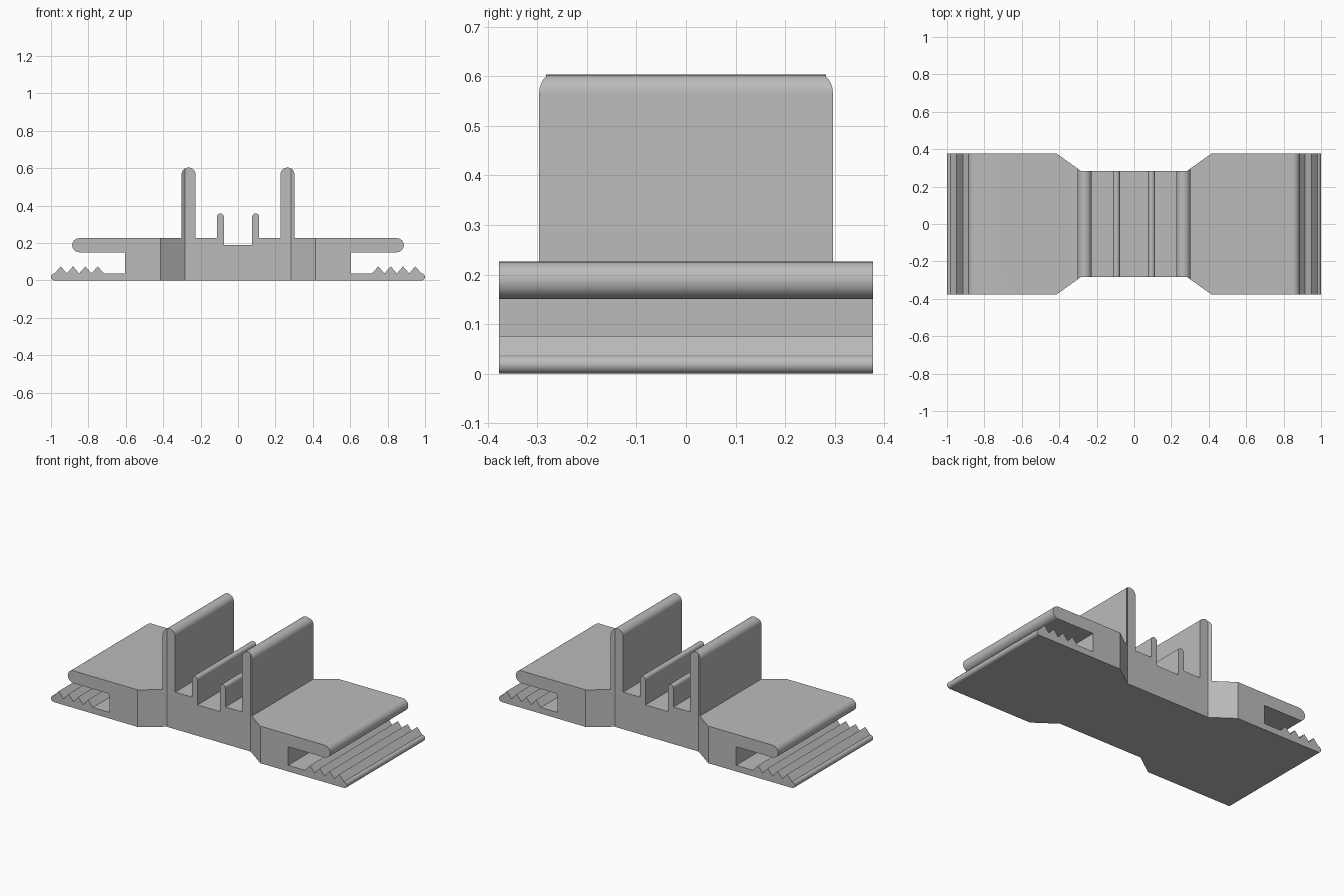
import bpy, bmesh
from math import sin, cos, radians

U = 2 / 53                      # one profile step in scene units
WAIST_X, FLARE_X = 7.5, 11      # where the plan outline bends
WAIST_Y, FLARE_Y = 7.5, 10      # half depth at those bends

cube = bpy.data.objects.get("Cube")
if cube:
    bpy.data.objects.remove(cube, do_unlink=True)


def arc(cx, cz, r, start, end, steps=12):
    """Points along a circular arc, angles in degrees."""
    angles = [radians(start + (end - start) * i / steps) for i in range(steps + 1)]
    return [(cx + r * cos(a), cz + r * sin(a)) for a in angles]


def half_depth(x):
    """Half depth of the waisted plan outline at x."""
    t = (abs(x) - WAIST_X) / (FLARE_X - WAIST_X)
    return WAIST_Y + min(max(t, 0), 1) * (FLARE_Y - WAIST_Y)


# Right half of the cross-section, from the underside round to the channel
half = arc(26, 0.5, 0.5, -90, 90)                  # rounded lip
for i in range(4):                                 # gripping teeth
    x = 26 - 1.75 * i
    half += [(x - 0.875, 2), (x - 1.75, 1)]
half += [(16, 1), (16, 4)]                         # slot
half += arc(22.5, 5, 1, -90, 90)                   # upper arm
half += [(8, 6)] + arc(7, 15, 1, 0, 180) + [(6, 6)]        # tall wall
half += [(3, 6)] + arc(2.5, 9, 0.5, 0, 180, 8) + [(2, 5)]  # small rib
profile = half + [(-x, z) for x, z in reversed(half)]

# Extrude the cross-section, then pull its ends in to the waisted outline
bm = bmesh.new()
face = bm.faces.new([bm.verts.new((x, -1, z)) for x, z in profile])
ext = bmesh.ops.extrude_face_region(bm, geom=[face])
for v in ext["geom"]:
    if isinstance(v, bmesh.types.BMVert):
        v.co.y = 1
for x in (-FLARE_X, -WAIST_X, WAIST_X, FLARE_X):
    bmesh.ops.bisect_plane(bm, geom=bm.verts[:] + bm.edges[:] + bm.faces[:],
                           dist=1e-4, plane_co=(x, 0, 0), plane_no=(1, 0, 0))
for v in bm.verts:
    v.co.y *= half_depth(v.co.x)
bmesh.ops.scale(bm, vec=(U, U, U), verts=bm.verts)
bmesh.ops.recalc_face_normals(bm, faces=bm.faces)

mesh = bpy.data.meshes.new("clip_body")
bm.to_mesh(mesh)
bm.free()
body = bpy.data.objects.new("clip_body", mesh)
bpy.context.collection.objects.link(body)

# Plain grey material
grey = bpy.data.materials.new("plain_grey")
grey.use_nodes = True
colour = (0.5, 0.5, 0.5, 1)
grey.diffuse_color = colour
grey.node_tree.nodes["Principled BSDF"].inputs["Base Color"].default_value = colour
mesh.materials.append(grey)

# Smooth rounds, crisp corners, flat large faces
bpy.ops.object.select_all(action='DESELECT')
body.select_set(True)
bpy.context.view_layer.objects.active = body
bpy.ops.object.shade_smooth_by_angle(angle=radians(30))
weighted = body.modifiers.new("flat_faces", 'WEIGHTED_NORMAL')
weighted.keep_sharp = True
